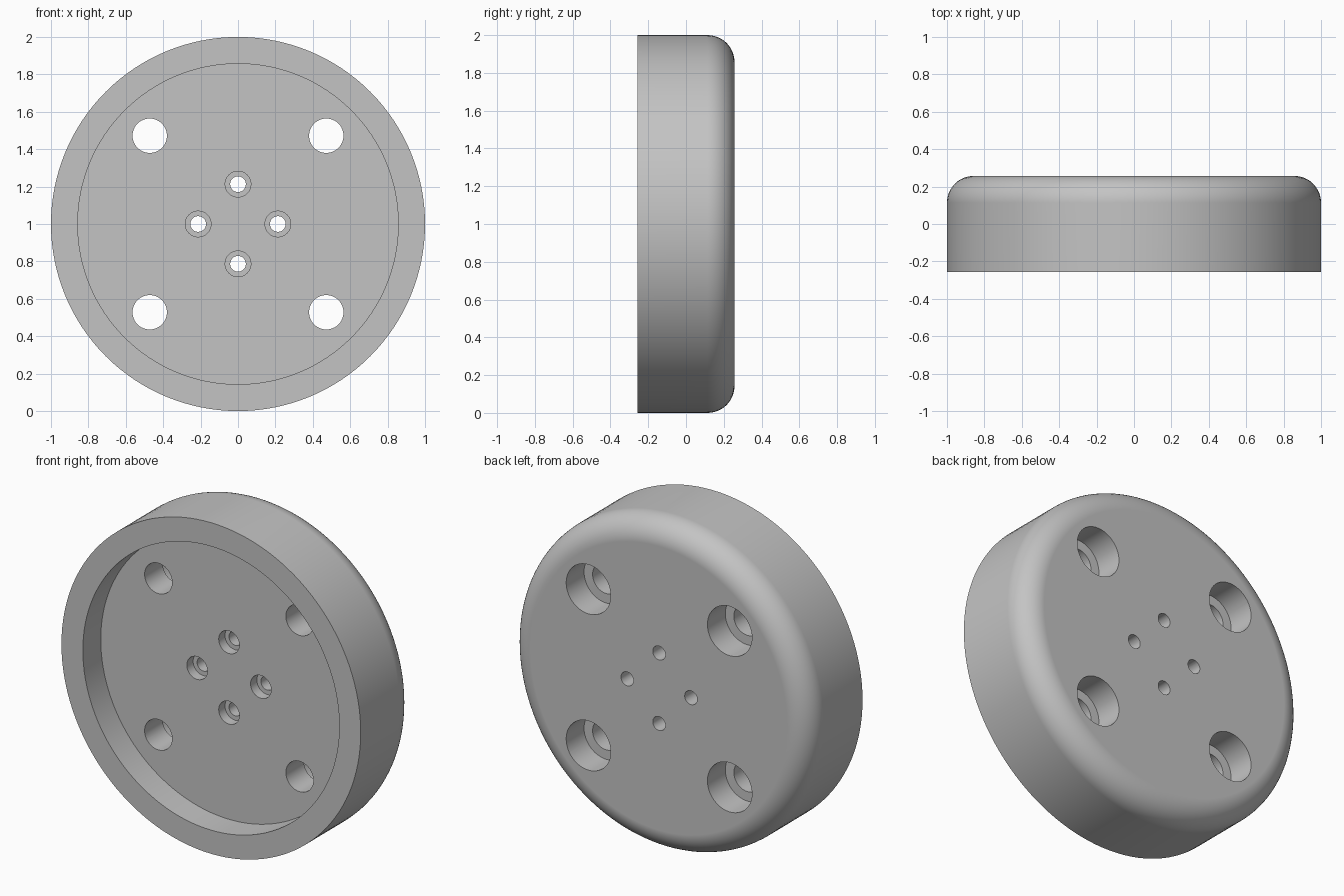
import bpy, bmesh
from math import sin, cos, pi, radians

if "Cube" in bpy.data.objects:
    bpy.data.objects.remove(bpy.data.objects["Cube"])

FRONT, BACK = -0.257, 0.257
RECESS = 0.171                  # depth of the front recess
FLOOR = FRONT + RECESS
FILLET = 0.143                  # rounding of the back rim
OVER = 0.03                     # cutter overshoot


def lathe(bm, profile, segments, x=0.0, z=1.0):
    """Closed solid turned about a y-parallel axis; profile is (radius, y)."""
    rings = [[bm.verts.new((x + r * cos(2 * pi * i / segments), y,
                            z + r * sin(2 * pi * i / segments)))
              for i in range(segments)] for r, y in profile]
    for a, b in zip(rings, rings[1:]):
        for i in range(segments):
            j = (i + 1) % segments
            bm.faces.new((a[i], a[j], b[j], b[i]))
    bm.faces.new(rings[0])
    bm.faces.new(rings[-1])


def make_object(name, bm):
    bmesh.ops.recalc_face_normals(bm, faces=bm.faces)
    mesh = bpy.data.meshes.new(name)
    bm.to_mesh(mesh)
    bm.free()
    obj = bpy.data.objects.new(name, mesh)
    bpy.context.collection.objects.link(obj)
    return obj


grey = bpy.data.materials.new("plain grey")
grey.use_nodes = True
grey.diffuse_color = (0.55, 0.55, 0.55, 1)
grey.node_tree.nodes["Principled BSDF"].inputs["Base Color"].default_value = grey.diffuse_color

# Wheel body: recessed front, straight wall, rounded back rim
steps = 12
profile = [(0.857, FLOOR), (0.857, FRONT), (1.0, FRONT)]
for k in range(steps + 1):
    a = pi / 2 * k / steps
    profile.append((1 - FILLET + FILLET * cos(a), BACK - FILLET + FILLET * sin(a)))
bm = bmesh.new()
lathe(bm, profile, 128)
wheel = make_object("wheel_body", bm)
wheel.data.materials.append(grey)

# Stepped cutters: mounting holes widen at the back, hub holes at the front
bm = bmesh.new()
for sx in (-1, 1):
    for sz in (-1, 1):
        step = BACK - 0.171
        lathe(bm, [(0.092, FLOOR - OVER), (0.092, step), (0.149, step),
                   (0.149, BACK + OVER)], 48, sx * 0.472, 1 + sz * 0.472)
for k in range(4):
    step = FLOOR + 0.06
    lathe(bm, [(0.069, FLOOR - OVER), (0.069, step), (0.042, step),
               (0.042, BACK + OVER)], 32,
          0.213 * cos(k * pi / 2), 1 + 0.213 * sin(k * pi / 2))
cutter = make_object("hole_cutter", bm)
cutter.hide_render = True
cutter.hide_viewport = True
cutter.data.materials.append(grey)

cut = wheel.modifiers.new("holes", "BOOLEAN")
cut.operation = "DIFFERENCE"
cut.solver = "EXACT"
cut.object = cutter

# Apply the cut, then smooth the curved walls and keep the rims crisp
bpy.ops.object.select_all(action="DESELECT")
wheel.select_set(True)
bpy.context.view_layer.objects.active = wheel
bpy.ops.object.modifier_apply(modifier=cut.name)
bpy.data.objects.remove(cutter)
bpy.ops.object.shade_smooth_by_angle(angle=radians(30))
normals = wheel.modifiers.new("flat_caps", "WEIGHTED_NORMAL")
normals.keep_sharp = True
